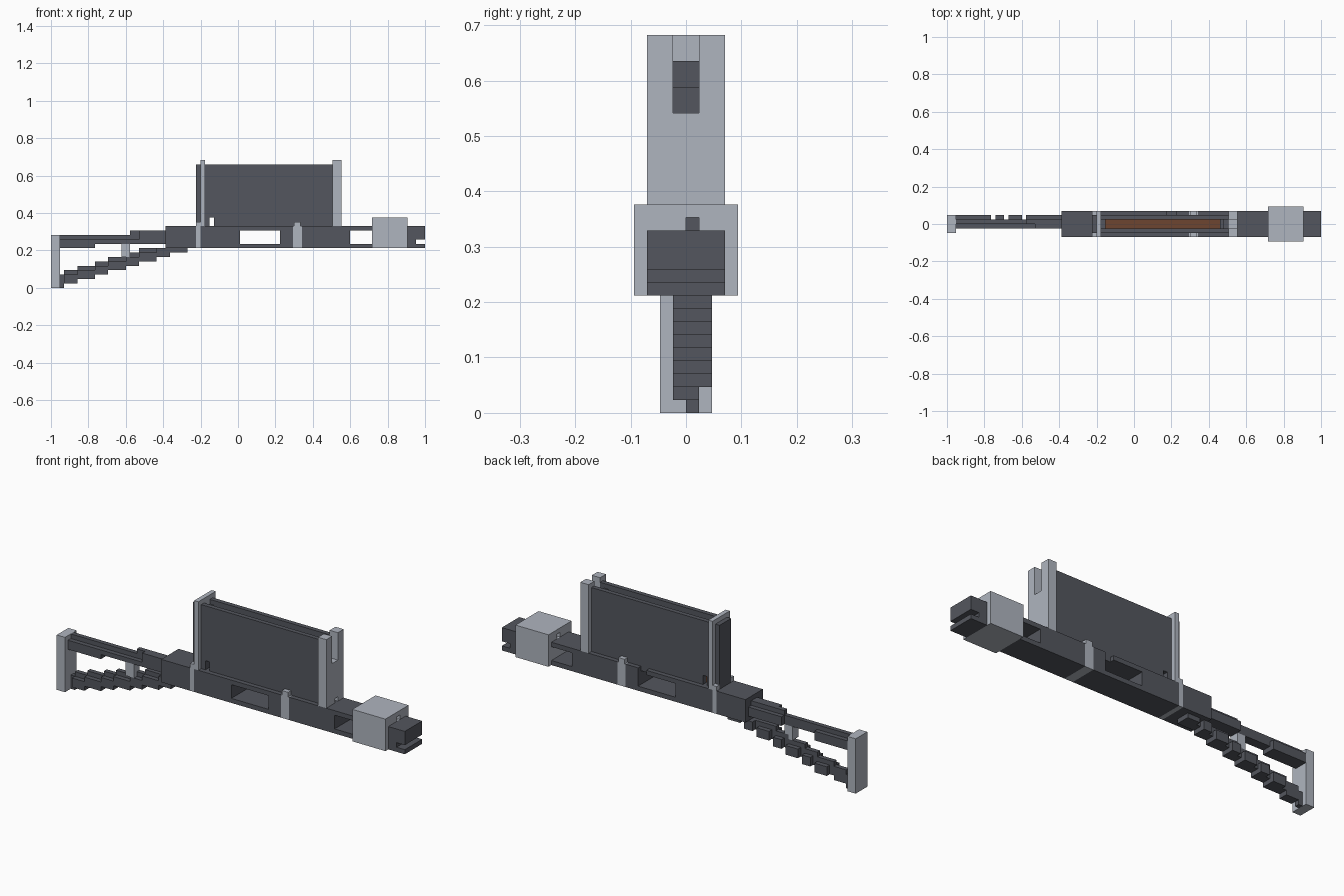
import bpy
import bmesh

U = 2 / 85  # one block unit

cube = bpy.data.objects.get("Cube")
if cube:
    bpy.data.objects.remove(cube, do_unlink=True)


def material(name, rgb):
    m = bpy.data.materials.new(name)
    m.use_nodes = True
    m.diffuse_color = (*rgb, 1)
    bsdf = next(n for n in m.node_tree.nodes if n.type == 'BSDF_PRINCIPLED')
    bsdf.inputs["Base Color"].default_value = (*rgb, 1)
    return m


DARK = material("dark_steel", (0.088, 0.094, 0.112))
LIGHT = material("light_steel", (0.43, 0.46, 0.52))
BROWN = material("brown", (0.155, 0.06, 0.03))


def blocks(name, mat, boxes):
    """One object from boxes given as x, y, z ranges in block units."""
    bm = bmesh.new()
    for xs, ys, zs in boxes:
        v = bmesh.ops.create_cube(bm, size=1)["verts"]
        for p in v:
            p.co = [(r[0] if c < 0 else r[1]) * U for c, r in zip(p.co, (xs, ys, zs))]
            p.co.x -= 1
    me = bpy.data.meshes.new(name)
    bm.to_mesh(me)
    bm.free()
    me.materials.append(mat)
    ob = bpy.data.objects.new(name, me)
    bpy.context.collection.objects.link(ob)
    return ob


def pierced(xs, half, z0, z1):
    """Boxes of a slab with a one-unit bore running lengthwise."""
    return [(xs, (-half, half), (z0, 14)), (xs, (-half, half), (15, z1)),
            (xs, (-half, 0), (14, 15)), (xs, (1, half), (14, 15))]


W = (-3, 3)

# Butt plate
blocks("butt_plate", LIGHT, [((0, 2), (-2, 2), (0, 12))])

# Upper stock: centre ridge, lower front strip, broken rear strip
blocks("upper_stock", DARK, [
    ((2, 10), (0, 1), (9, 12)), ((10, 18), (0, 1), (10, 12)),
    ((18, 26), (0, 1), (10, 13)),
    ((2, 10), (-1, 0), (9, 11)), ((10, 20), (-1, 0), (10, 11)),
    ((20, 26), (-1, 0), (10, 13)),
    ((2, 10), (1, 2), (9, 11)), ((18, 26), (1, 2), (10, 12))])

# Stepped lower stock
edges = [2, 3, 6, 10, 13, 17, 20, 24, 27, 31]
steps = []
for i, (a, b) in enumerate(zip(edges, edges[1:])):
    top = min(i + 3, 9)
    steps.append(((a, b), (0, 1), (i, top)))
    if a + 1 < b:
        steps.append(((a + 1, b), (0, 1), (i, min(i + 3, 9))))
    if i > 0:
        steps.append(((a, b), (-1, 0), (i, min(i + 2, 9))))
    if i > 1:
        steps.append(((a + 1, b), (1, 2), (i, min(i + 2, 9))))
blocks("stepped_lower_stock", DARK, steps)
blocks("stock_strut", LIGHT, [((16, 18), (-1, 1), (7, 10))])

# Receiver with two windows through it
blocks("receiver", DARK, [
    ((26, 33), W, (9, 14)), ((34, 43), W, (9, 14)),
    ((43, 52), W, (9, 10)), ((43, 50), W, (13, 14)),
    ((50, 52), (-3, 2), (13, 14)),
    ((52, 55), W, (9, 14)), ((57, 68), W, (9, 14)),
    ((68, 73), W, (9, 10)), ((68, 73), W, (13, 14))])

# Bands around the receiver with raised ears
for name, a, b in (("rear_band", 33, 34), ("front_band", 55, 57)):
    inset = 0.25 * (b - a - 1)
    blocks(name, LIGHT, [((a, b), W, (9, 14))] + [
        ((a + inset, b - inset), ys, (14, 15)) for ys in ((-3, -2), (2, 3))])

# Magazine: walls, ends and a small slit through the rear bottom corner
walls = []
for ys in ((-2, -1), (1, 2)):
    walls += [((35, 36), ys, (14, 28)), ((36, 37), ys, (16, 28)),
              ((37, 64), ys, (14, 28))]
walls += [((35, 36), (-1, 1), (14, 27)), ((62, 63), (-1, 1), (14, 27)),
          ((63, 64), (-1, 1), (14, 25))]
blocks("magazine", DARK, walls)
blocks("magazine_filling", BROWN, [((36, 37), (-1, 1), (16, 26)),
                                   ((37, 62), (-1, 1), (14, 26))])
blocks("magazine_back", DARK, [((33, 34), (-2, 2), (14, 28))])
blocks("rear_plate", LIGHT, [((34, 35), W, (14, 29))])

# Front plate: bored base with a slot open at the top
blocks("front_plate", LIGHT, pierced((64, 66), 3, 13.9, 23) + [
    ((64, 66), ys, (23, 29)) for ys in ((-3, -1), (1, 3))])

# Barrel block and notched muzzle
blocks("barrel_block", LIGHT, pierced((73, 81), 4, 9, 16))
blocks("muzzle", DARK, [((81, 83), W, (9, 14)), ((83, 85), W, (9, 10)),
                        ((83, 85), W, (11, 14))])
